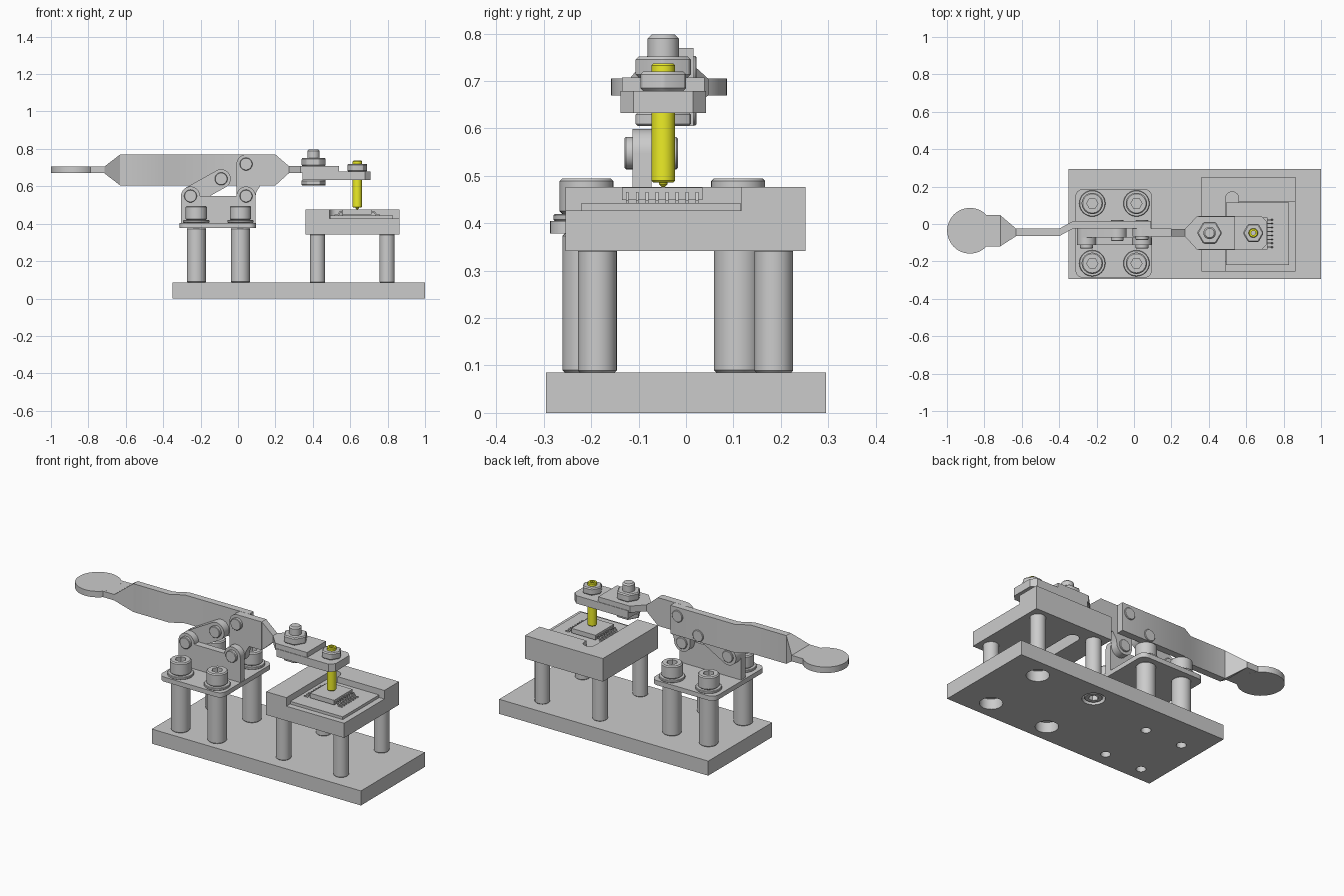
import bpy, bmesh
from math import sin, cos, pi, radians

if "Cube" in bpy.data.objects:
    bpy.data.objects.remove(bpy.data.objects["Cube"])

yellow = bpy.data.materials.new("yellow")
yellow.diffuse_color = (0.85, 0.85, 0.02, 1)
yellow.use_nodes = True
yellow.node_tree.nodes["Principled BSDF"].inputs["Base Color"].default_value = yellow.diffuse_color
Y0 = -0.048  # centre line of the clamp


def finish(bm, name, bevel=0.0, mat=None):
    bmesh.ops.recalc_face_normals(bm, faces=bm.faces)
    me = bpy.data.meshes.new(name)
    bm.to_mesh(me)
    bm.free()
    ob = bpy.data.objects.new(name, me)
    bpy.context.collection.objects.link(ob)
    if mat:
        me.materials.append(mat)
    bpy.context.view_layer.objects.active = ob
    if bevel:
        m = ob.modifiers.new("bevel", 'BEVEL')
        m.width, m.segments, m.angle_limit = bevel, 1, radians(50)
        bpy.ops.object.modifier_apply(modifier=m.name)
    return ob


def prism(name, pts, lo, hi, axis='z', bevel=0.0, mat=None):
    """Extrude a 2D outline: (x, y) along z, or (x, z) along y."""
    bm = bmesh.new()
    place = (lambda p, h: (p[0], p[1], h)) if axis == 'z' else (lambda p, h: (p[0], h, p[1]))
    a = [bm.verts.new(place(p, lo)) for p in pts]
    b = [bm.verts.new(place(p, hi)) for p in pts]
    bm.faces.new(a)
    bm.faces.new(b)
    n = len(pts)
    for i in range(n):
        bm.faces.new((a[i], a[(i + 1) % n], b[(i + 1) % n], b[i]))
    return finish(bm, name, bevel, mat)


def loft(name, sections):
    """Skin rectangular sections (x, y centre, half width, z low, z high)."""
    bm = bmesh.new()
    rings = [[bm.verts.new((x, y + s * w, z)) for s, z in ((-1, a), (1, a), (1, b), (-1, b))]
             for x, y, w, a, b in sections]
    bm.faces.new(rings[0])
    bm.faces.new(rings[-1])
    for r, q in zip(rings, rings[1:]):
        for i in range(4):
            bm.faces.new((r[i], r[(i + 1) % 4], q[(i + 1) % 4], q[i]))
    return finish(bm, name)


def arc(cx, cy, r, a0, a1, n=16):
    return [(cx + r * cos(radians(a0 + (a1 - a0) * i / n)),
             cy + r * sin(radians(a0 + (a1 - a0) * i / n))) for i in range(n + 1)]


def circle(cx, cy, r, n=32):
    return arc(cx, cy, r, 0, 360, n)[:-1]


def rect(x0, x1, y0, y1):
    return [(x0, y0), (x1, y0), (x1, y1), (x0, y1)]


def rounded(x0, x1, y0, y1, r):
    return (arc(x1 - r, y1 - r, r, 0, 90, 6) + arc(x0 + r, y1 - r, r, 90, 180, 6)
            + arc(x0 + r, y0 + r, r, 180, 270, 6) + arc(x1 - r, y0 + r, r, 270, 360, 6))


def cut(ob, *cutters):
    for c in cutters:
        c.hide_render = True
        m = ob.modifiers.new("cut", 'BOOLEAN')
        m.object, m.operation, m.solver = c, 'DIFFERENCE', 'EXACT'
        bpy.context.view_layer.objects.active = ob
        bpy.ops.object.modifier_apply(modifier=m.name)
        bpy.data.objects.remove(c)


clamp_posts = [(x, y) for x in (-0.223, 0.013) for y in (-0.21, 0.11)]
nest_posts = [(x, y) for x in (0.425, 0.797) for y in (-0.187, 0.185)]

# Base plate with screw holes underneath
base = prism("base_plate", rect(-0.35, 1.0, -0.295, 0.295), 0, 0.085)
for x, y in nest_posts:
    cut(base, prism("cutter", circle(x, y, 0.06), -0.05, 0.06))
for x, y in clamp_posts:
    cut(base, prism("cutter", circle(x, y, 0.026), -0.05, 0.05))
screw = prism("base_screw", circle(0.425, 0.185, 0.05), 0.005, 0.06, bevel=0.006)
cut(screw, prism("cutter", circle(0.425, 0.185, 0.026, 6), -0.05, 0.035))

# Posts
for x, y in clamp_posts:
    prism("clamp_post", circle(x, y, 0.051), 0.085, 0.378, bevel=0.005)
for x, y in nest_posts:
    prism("nest_post", circle(x, y, 0.041), 0.085, 0.345, bevel=0.004)

# Nest block with stepped recess and relief slot
nest = prism("nest_block", rect(0.36, 0.863, -0.254, 0.252), 0.342, 0.477)
cut(nest, prism("cutter", rect(0.49, 0.95, -0.35, 0.117), 0.427, 0.6),
    prism("cutter", arc(0.525, 0.137, 0.035, 0, 180) + [(0.49, -0.2), (0.56, -0.2)], 0.3, 0.6))

# Circuit board, chip and its legs
prism("circuit_board", rect(0.492, 0.83, -0.22, 0.115), 0.427, 0.443)
prism("chip_body", rect(0.56, 0.715, -0.135, 0.035), 0.449, 0.476)
for i in range(8):
    y = -0.124 + i * 0.021
    for s in (-1, 1):
        xs = [0.6375 + s * d for d in (0.07, 0.095, 0.105, 0.122, 0.122, 0.099, 0.089, 0.07)]
        zs = (0.466, 0.466, 0.449, 0.449, 0.443, 0.443, 0.460, 0.460)
        prism("chip_leg", list(zip(xs, zs)), y - 0.003, y + 0.003, 'y')

# Clamp flange, washers and socket screws
prism("clamp_flange", rounded(-0.313, 0.096, -0.287, 0.187, 0.04), 0.378, 0.405)
for x, y in clamp_posts:
    prism("washer", circle(x, y, 0.07), 0.405, 0.42, bevel=0.003)
    head = prism("socket_screw", circle(x, y, 0.057), 0.42, 0.495, bevel=0.006)
    cut(head, prism("cutter", circle(x, y, 0.03, 6), 0.455, 0.6))

# Upright bracket
prism("bracket", [(-0.305, 0.39), (0.094, 0.39)] + arc(0.043, 0.548, 0.051, 0, 180)
      + arc(-0.254, 0.548, 0.051, 0, 180), -0.113, -0.073, 'y')

# Handle: flat grip, twisted neck and offset bar
prism("handle_grip", circle(-0.877, -0.036, 0.122, 48), 0.67, 0.705)
loft("handle_bar", [(-0.81, -0.036, 0.083, 0.6705, 0.7045), (-0.715, -0.036, 0.083, 0.67, 0.705),
                    (-0.63, -0.045, 0.02, 0.605, 0.77), (-0.40, -0.045, 0.02, 0.605, 0.77),
                    (-0.325, -0.004, 0.02, 0.605, 0.77), (0.09, -0.004, 0.02, 0.605, 0.77)])

# Toggle link
a = 29
prism("toggle_link", arc(-0.254, 0.548, 0.051, 90 + a, 270 + a)
      + arc(-0.09, 0.64, 0.051, a - 90, a + 90), -0.073, -0.025, 'y')

# Hold-down arm: pivot plate, twisted neck and flat tab
prism("arm_plate", [(0.2, 0.605), (0.2, 0.77), (0.043, 0.77)] + arc(0.043, 0.719, 0.051, 90, 180, 8)
      + arc(0.043, 0.548, 0.051, 180, 360) + [(0.098, 0.57), (0.12, 0.605)], -0.068, -0.025, 'y')
loft("arm_tab", [(0.2, -0.046, 0.02, 0.605, 0.77), (0.272, -0.046, 0.02, 0.67, 0.708),
                 (0.335, Y0, 0.087, 0.67, 0.708), (0.54, Y0, 0.087, 0.67, 0.708)])

# Pivot pins
for x, z, y0, y1 in ((-0.254, 0.548, -0.13, -0.017), (0.043, 0.548, -0.13, -0.017),
                     (-0.09, 0.64, -0.09, 0.022), (0.043, 0.719, -0.085, 0.022)):
    prism("pivot_pin", circle(x, z, 0.034), y0, y1, 'y', bevel=0.003)

# Spindle holder plate with chamfered end
w = 0.09
prism("spindle_holder", [(0.345, Y0 - w), (0.68, Y0 - w), (0.708, Y0 - w * 0.7),
                         (0.708, Y0 + w * 0.7), (0.68, Y0 + w), (0.345, Y0 + w)], 0.633, 0.679)

# Clamping bolt and nuts
prism("arm_bolt", circle(0.404, Y0, 0.033), 0.61, 0.798, bevel=0.008)
prism("arm_bolt_head", circle(0.404, Y0, 0.067, 6), 0.605, 0.633, bevel=0.004)
prism("arm_nut", circle(0.404, Y0, 0.067, 6), 0.708, 0.752, bevel=0.006)
prism("spindle_nut", circle(0.638, Y0, 0.056, 6), 0.679, 0.72, bevel=0.006)

# Yellow spindle with socket top and small tip
spindle = prism("spindle", circle(0.638, Y0, 0.025), 0.486, 0.737, bevel=0.004, mat=yellow)
cut(spindle, prism("cutter", circle(0.638, Y0, 0.013, 6), 0.715, 0.8))
prism("spindle_tip", circle(0.638, Y0, 0.009, 16), 0.477, 0.49, bevel=0.005, mat=yellow)

# Shading
for ob in bpy.context.scene.objects:
    ob.select_set(True)
bpy.ops.object.shade_smooth_by_angle(angle=radians(30))
